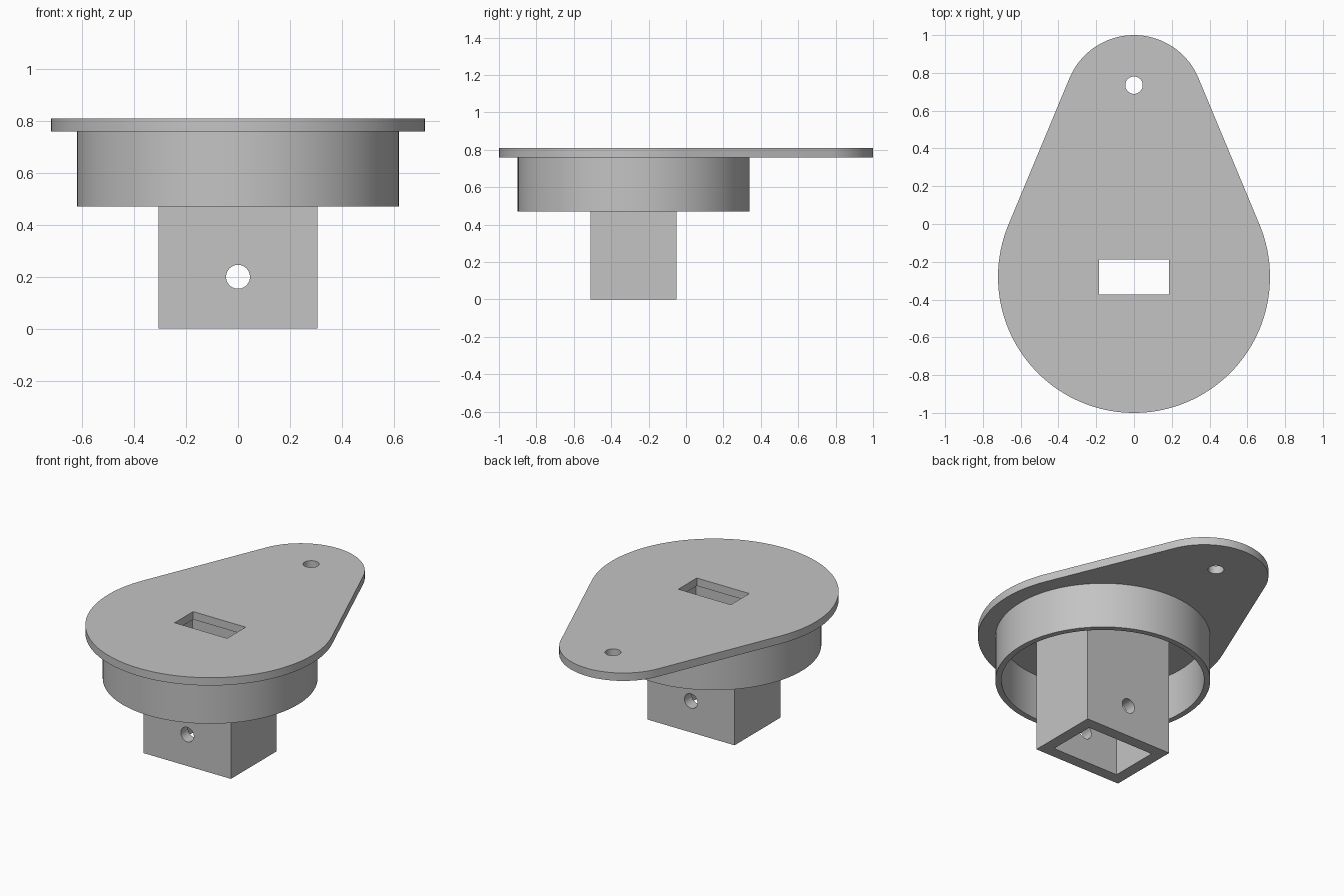
import bpy, bmesh
from math import pi, sin, cos, asin
from mathutils import Matrix

default = bpy.data.objects.get("Cube")
if default:
    bpy.data.objects.remove(default, do_unlink=True)

# Single plain grey
grey = bpy.data.materials.new("plain_grey")
grey.use_nodes = True
grey.diffuse_color = (0.55, 0.55, 0.55, 1)
grey.node_tree.nodes["Principled BSDF"].inputs["Base Color"].default_value = grey.diffuse_color

PLATE_BOTTOM, PLATE_TOP = 0.76, 0.81
BODY_Y = -0.28


def arc(cy, r, start, end, steps):
    return [(r * cos(start + (end - start) * i / steps),
             cy + r * sin(start + (end - start) * i / steps)) for i in range(steps + 1)]


def circle(cy, r, steps=96):
    return arc(cy, r, 0, 2 * pi, steps)[:-1]


def rect(cy, hx, hy):
    return [(-hx, cy - hy), (hx, cy - hy), (hx, cy + hy), (-hx, cy + hy)]


def prism(name, loops, z0, z1):
    """Extrude an outline with holes (first loop outer) from z0 to z1."""
    bm = bmesh.new()
    edges = []
    for loop in loops:
        vs = [bm.verts.new((x, y, z0)) for x, y in loop]
        edges += [bm.edges.new((a, b)) for a, b in zip(vs, vs[1:] + vs[:1])]
    bmesh.ops.triangle_fill(bm, edges=edges, use_beauty=True, normal=(0, 0, 1))
    ext = bmesh.ops.extrude_face_region(bm, geom=bm.faces[:], use_keep_orig=True)
    top = [g for g in ext["geom"] if isinstance(g, bmesh.types.BMVert)]
    bmesh.ops.translate(bm, verts=top, vec=(0, 0, z1 - z0))
    bmesh.ops.recalc_face_normals(bm, faces=bm.faces[:])
    return add_object(name, bm)


def add_object(name, bm):
    mesh = bpy.data.meshes.new(name)
    bm.to_mesh(mesh)
    bm.free()
    mesh.materials.append(grey)
    obj = bpy.data.objects.new(name, mesh)
    bpy.context.collection.objects.link(obj)
    return obj


def activate(obj):
    bpy.ops.object.select_all(action="DESELECT")
    obj.select_set(True)
    bpy.context.view_layer.objects.active = obj


# Teardrop plate: two arcs joined by their common tangents
big_r, small_r = 0.72, 0.37
small_y = 1 - small_r
tilt = asin((big_r - small_r) / (small_y - BODY_Y))
outline = (arc(small_y, small_r, tilt, pi - tilt, 48)
           + arc(BODY_Y, big_r, pi - tilt, 2 * pi + tilt, 80))
plate = prism("teardrop_plate",
              [outline, circle(0.735, 0.046, 40), rect(BODY_Y, 0.185, 0.093)],
              PLATE_BOTTOM, PLATE_TOP)

# Open collar under the plate
collar = prism("round_collar", [circle(BODY_Y, 0.62), circle(BODY_Y, 0.585)],
               0.47, PLATE_BOTTOM)

# Hollow rectangular socket
socket = prism("square_socket", [rect(BODY_Y, 0.307, 0.23), rect(BODY_Y, 0.235, 0.157)],
               0, PLATE_BOTTOM)

# Pin hole through the front and back socket walls
bm = bmesh.new()
bmesh.ops.create_cone(bm, cap_ends=True, segments=40, radius1=0.046, radius2=0.046, depth=1,
                      matrix=Matrix.Translation((0, BODY_Y, 0.2)) @ Matrix.Rotation(pi / 2, 4, "X"))
cutter = add_object("pin_hole_cutter", bm)
cutter.hide_render = True
cut = socket.modifiers.new("pin_hole", "BOOLEAN")
cut.operation, cut.solver, cut.object = "DIFFERENCE", "EXACT", cutter
activate(socket)
bpy.ops.object.modifier_apply(modifier=cut.name)
bpy.data.objects.remove(cutter, do_unlink=True)

for part in (plate, collar, socket):
    activate(part)
    bpy.ops.object.shade_smooth_by_angle()
